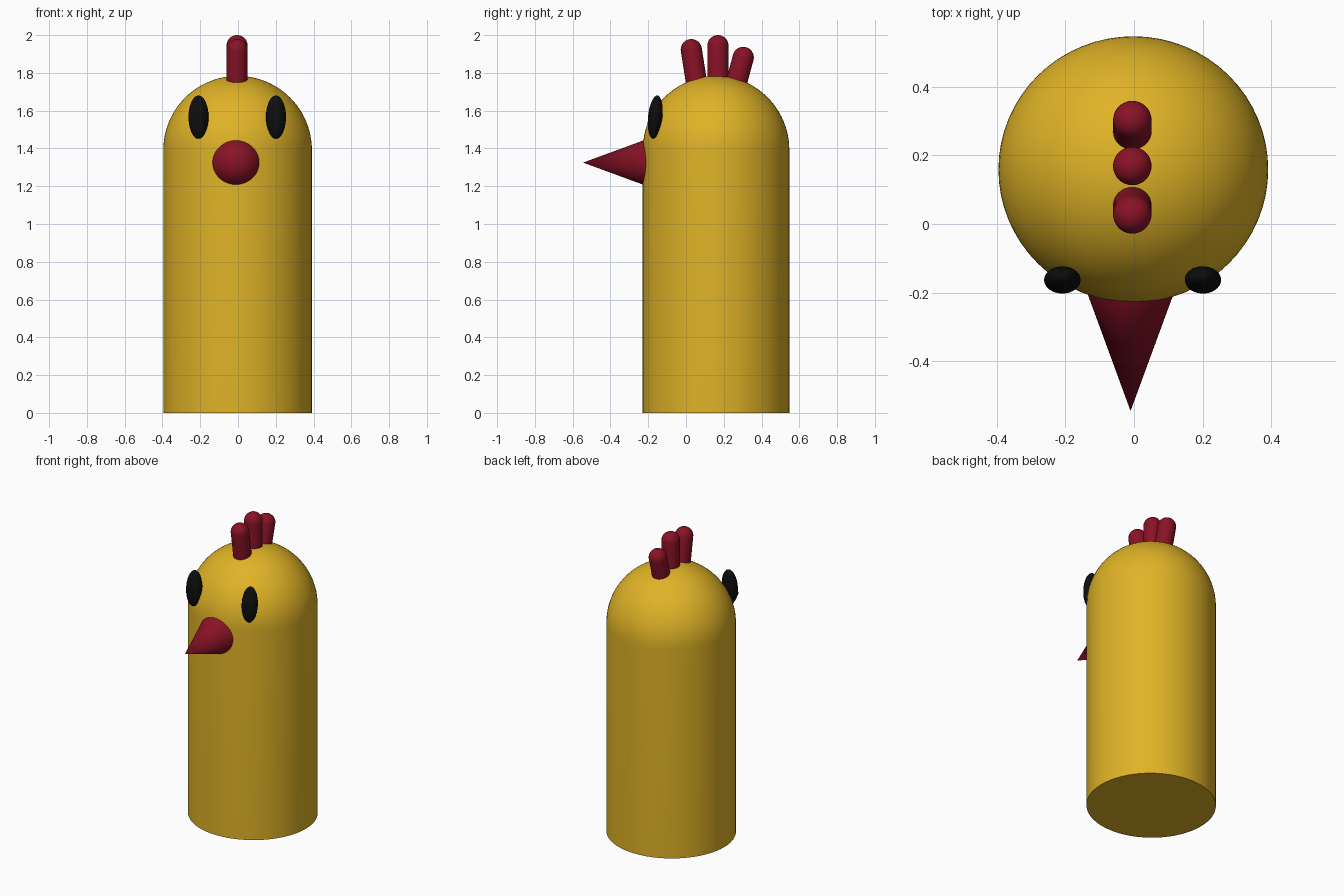
import bpy, bmesh, math
from mathutils import Matrix, Vector

if "Cube" in bpy.data.objects:
    bpy.data.objects.remove(bpy.data.objects["Cube"])


def material(name, rgb):
    m = bpy.data.materials.new(name)
    m.diffuse_color = (*rgb, 1)
    m.use_nodes = True
    m.node_tree.nodes["Principled BSDF"].inputs["Base Color"].default_value = m.diffuse_color
    return m


YELLOW = material("golden yellow", (0.74, 0.45, 0.02))
RED = material("dark red", (0.25, 0.006, 0.019))
BLACK = material("black", (0.004, 0.004, 0.004))


def lathe(name, profile, mat, matrix, sides=64):
    """Revolve (radius, height) points about local z, then place with matrix."""
    bm = bmesh.new()
    verts = [bm.verts.new((r, 0, h)) for r, h in profile]
    edges = [bm.edges.new(p) for p in zip(verts, verts[1:])]
    bmesh.ops.spin(bm, geom=verts + edges, cent=(0, 0, 0), axis=(0, 0, 1),
                   angle=math.tau, steps=sides, use_merge=False)
    bmesh.ops.remove_doubles(bm, verts=bm.verts, dist=1e-5)
    bmesh.ops.transform(bm, matrix=matrix, verts=bm.verts)
    bmesh.ops.recalc_face_normals(bm, faces=bm.faces)
    mesh = bpy.data.meshes.new(name)
    bm.to_mesh(mesh)
    bm.free()
    mesh.materials.append(mat)
    ob = bpy.data.objects.new(name, mesh)
    bpy.context.collection.objects.link(ob)
    bpy.ops.object.select_all(action='DESELECT')
    ob.select_set(True)
    bpy.context.view_layer.objects.active = ob
    bpy.ops.object.shade_smooth_by_angle(angle=math.radians(35))
    return ob


def arc(radius, centre, start, n=16):
    """Profile arc from angle start up to the pole."""
    out = []
    for i in range(n + 1):
        a = start + (math.pi / 2 - start) * i / n
        out.append((max(0, radius * math.cos(a)), centre + radius * math.sin(a)))
    return out


def place(pos, rot_x=0.0, scale=(1, 1, 1)):
    return (Matrix.Translation(Vector(pos)) @ Matrix.Rotation(rot_x, 4, 'X')
            @ Matrix.Diagonal((*scale, 1)))


# Cylindrical body with domed head
lathe("body", [(0, 0), (0.392, 0)] + arc(0.392, 1.392, 0, 24), YELLOW,
      place((-0.002, 0.159, 0), scale=(1.003, 0.99, 1)))

# Beak cone pointing forward, its base buried in the body
lathe("beak", [(0, 0), (0.145, 0), (0, 0.395)], RED,
      place((-0.01, -0.15, 1.325), math.pi / 2))

# Eyes
for side, x in (("left", -0.209), ("right", 0.201)):
    lathe("eye_" + side, arc(1, 0, -math.pi / 2, 24), BLACK,
          place((x, -0.163, 1.566), math.radians(-6), (0.053, 0.038, 0.115)), 40)

# Comb: three round-ended pegs, each given by its cap centre and lean
for name, y, z, lean in (("front", 0.028, 1.923, 9), ("middle", 0.169, 1.944, 0),
                         ("back", 0.303, 1.882, -15)):
    lathe("comb_" + name, [(0, -0.22), (0.056, -0.22)] + arc(0.056, 0, 0, 10), RED,
          place((-0.005, y, z), math.radians(lean)), 40)
